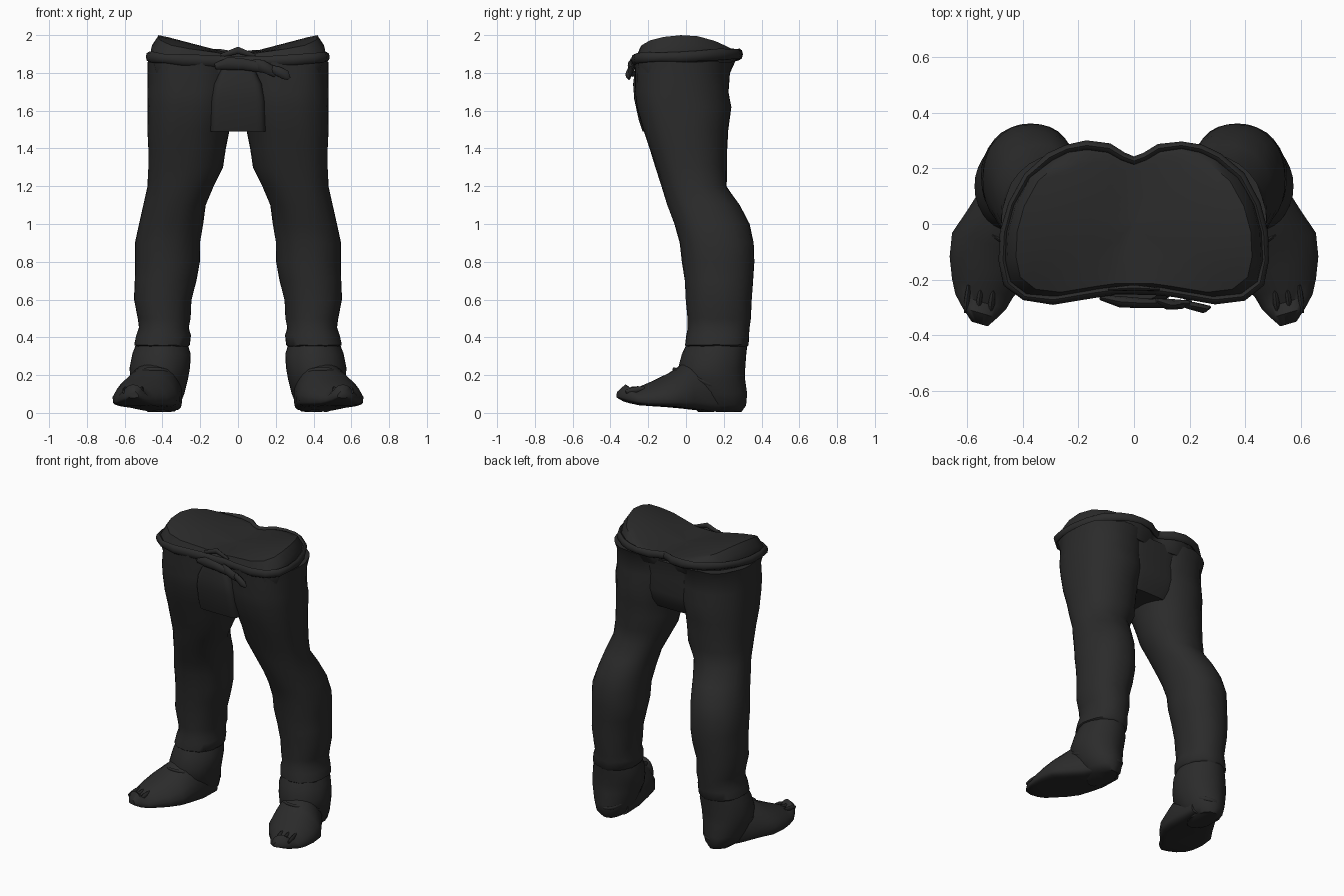
import bpy, bmesh, math, random
from mathutils import Vector

random.seed(4)
cube = bpy.data.objects.get("Cube")
if cube:
    bpy.data.objects.remove(cube)

cloth = bpy.data.materials.new("charcoal cloth")
COLOUR = (0.024, 0.024, 0.024, 1)
cloth.diffuse_color = COLOUR
cloth.use_nodes = True
cloth.node_tree.nodes["Principled BSDF"].inputs["Base Color"].default_value = COLOUR
cloth.node_tree.nodes["Principled BSDF"].inputs["Roughness"].default_value = 0.8


def loft(name, rings, cap_start=True, cap_end=True, mirror=False, angle=50):
    """Skin a list of equal-length closed rings."""
    bm = bmesh.new()
    rows = [[bm.verts.new(p) for p in ring] for ring in rings]
    n = len(rows[0])
    for a, b in zip(rows, rows[1:]):
        for i in range(n):
            j = (i + 1) % n
            bm.faces.new((a[i], a[j], b[j], b[i]))
    if cap_start:
        bm.faces.new(rows[0][::-1])
    if cap_end:
        bm.faces.new(rows[-1])
    bmesh.ops.recalc_face_normals(bm, faces=bm.faces)
    mesh = bpy.data.meshes.new(name)
    bm.to_mesh(mesh)
    bm.free()
    mesh.materials.append(cloth)
    obj = bpy.data.objects.new(name, mesh)
    bpy.context.collection.objects.link(obj)
    if mirror:
        obj.modifiers.new("other side", 'MIRROR')
    bpy.ops.object.select_all(action='DESELECT')
    obj.select_set(True)
    bpy.context.view_layer.objects.active = obj
    bpy.ops.object.shade_smooth_by_angle(angle=math.radians(angle))
    return obj


def rounded(t, power):
    """Point on a unit superellipse."""
    c, s = math.cos(t), math.sin(t)
    return (math.copysign(abs(c) ** power, c), math.copysign(abs(s) ** power, s))


def level_ring(z, x0, x1, y0, y1, power=1.0, corner=None, n=32, wobble=0.0):
    """Horizontal ring in the given bounds; corner squares the outer front quarter."""
    ring = []
    for i in range(n):
        t = math.tau * i / n
        u, v = rounded(t, corner if corner and t > math.pi * 1.5 else power)
        k = 1 + random.uniform(-wobble, wobble)
        ring.append(((x0 + x1) / 2 + u * k * (x1 - x0) / 2,
                     (y0 + y1) / 2 + v * k * (y1 - y0) / 2,
                     z + random.uniform(-wobble, wobble) * 0.4))
    return ring


def tube(name, points, radius, closed=False, mirror=False, sides=8):
    """Soft cord through points, tapering when open."""
    pts = [Vector(p) for p in points]
    n = len(pts)
    rings = []
    for i, p in enumerate(pts):
        a = pts[(i - 1) % n] if closed or i else p
        b = pts[(i + 1) % n] if closed or i < n - 1 else p
        d = (b - a).normalized()
        side = d.cross(Vector((0, 0, 1))).normalized()
        up = side.cross(d)
        r = radius * random.uniform(0.85, 1.15) * (1 if closed or 0 < i < n - 1 else 0.5)
        rings.append([p + (side * math.cos(t) * 0.6 + up * math.sin(t)) * r
                      for t in (math.tau * k / sides for k in range(sides))])
    if closed:
        rings.append(rings[0])
    return loft(name, rings, not closed, not closed, mirror, 60)


# Trouser leg: height, inner x, outer x, front y, back y
LEG = [(1.86, 0.0, .48, -.275, .26), (1.8, 0.0, .477, -.272, .235),
       (1.7, 0.0, .48, -.27, .225), (1.62, .01, .48, -.262, .24), (1.5, .045, .48, -.228, .222),
       (1.4, .065, .475, -.193, .22), (1.3, .08, .475, -.16, .215), (1.2, .13, .48, -.13, .215),
       (1.1, .17, .502, -.1, .285), (1.0, .185, .525, -.06, .335),
       (.9, .2, .545, -.035, .36), (.8, .2, .545, -.02, .363),
       (.7, .22, .547, -.005, .357), (.6, .245, .55, 0, .347),
       (.5, .25, .53, .01, .345), (.45, .26, .525, .01, .337),
       (.41, .25, .54, 0, .335), (.36, .255, .55, -.005, .332), (.345, .27, .53, .01, .32)]
loft("trouser_leg", [level_ring(*row, power=0.95, corner=0.75 if row[0] > 1.25 else 0.9,
                                wobble=0.01) for row in LEG], mirror=True)

# Ankle and heel of the boot
HEEL = [(.36, .265, .54, 0, .325), (.31, .25, .56, -.02, .32), (.24, .255, .575, -.04, .312),
        (.18, .265, .57, -.04, .312), (.1, .285, .545, 0, .322), (.04, .31, .52, .04, .318),
        (.008, .335, .48, .06, .295)]
loft("boot_heel", [level_ring(*row, wobble=0.01) for row in HEEL], mirror=True)

# Foot turned outward: centre x, centre y, half width, sole z, top z
FOOT = [(.385, .23, .09, .012, .2), (.42, .1, .13, .01, .3), (.455, 0, .155, .022, .27),
        (.49, -.08, .172, .03, .215), (.52, -.16, .15, .035, .175), (.545, -.23, .115, .04, .145),
        (.552, -.28, .095, .05, .12), (.555, -.32, .065, .06, .15), (.556, -.36, .03, .08, .115)]
across = Vector((0.95, 0.28, 0)).normalized()
foot_rings = []
for x, y, w, lo, hi in FOOT:
    ring = []
    for i in range(24):
        t = math.tau * i / 24
        # flat square-edged sole, narrower over the instep
        u, v = rounded(t, 0.4 if math.sin(t) < 0 else 0.9)
        u *= 1 - 0.25 * max(v, 0)
        middle = lo + (hi - lo) * 0.35
        height = v * ((hi - middle) if v > 0 else (middle - lo))
        ring.append(Vector((x, y, middle + height)) + across * u * w)
    foot_rings.append(ring)
loft("boot_foot", foot_rings, mirror=True)

# Slanted wrap seam over the instep
wrap = []
for i in range(24):
    t = math.tau * i / 24
    y = .125 + .19 * math.sin(t)
    wrap.append((.425 + .128 * math.cos(t) + .12 * (.13 - y), y, .205 - .4 * y))
tube("boot_wrap", wrap, 0.012, True, True)

# Bunched toe folds
for k in (-1, 0, 1):
    tube("toe_fold", [(.55 + k * .045 + j * .004, -.22 - j * .033, .13 - j * .006)
                      for j in range(4)], 0.018, mirror=True)

# Waist outline, one half mirrored to close the loop
HALF = [(0, .225), (.04, .24), (.09, .27), (.17, .28), (.24, .267), (.3, .238), (.38, .17),
        (.435, .07), (.462, -.03), (.467, -.13), (.45, -.21), (.39, -.258), (.29, -.27),
        (.14, -.245), (.07, -.235), (0, -.235)]
outline = HALF + [(-x, y) for x, y in HALF[-2:0:-1]]


def rim_height(x, y):
    return 1.86 + 0.025 * (abs(x) / .47) ** 2 + 0.035 * max(y, 0) / .28


def top_height(x, y):
    # the valley starts at the middle and opens toward the front
    valley = 0.03 + 0.2 * max(-y, 0)
    rise = min(1, max(0, abs(x) - valley) / (.41 - valley))
    return 1.9 + 0.1 * rise * (1 - min(1, abs(y / .34) ** 2.2))


# Top of the hips: two raised sides with a valley between
hips = [[(x * .96, y * (.8 if y > 0 else .96), 1.8) for x, y in outline],
        [(x, y, rim_height(x, y)) for x, y in outline],
        [(x * .98, y * .98, max(rim_height(x, y) + .01, top_height(x, y) - .05)) for x, y in outline]]
for s in (.91, .8, .65, .5, .35, .2, .04):
    hips.append([(x * s, y * s, top_height(x * s, y * s)) for x, y in outline])
loft("hip_top", hips)

# Rolled waistband
tube("waistband", [(x * 1.01, y * 1.01, rim_height(x, y)) for x, y in outline], 0.027, True)

# Crotch panel hanging between the thighs
PANEL = [(1.49, -.147, .147, -.23, .1), (1.55, -.147, .147, -.25, .12),
         (1.66, -.145, .145, -.274, .15), (1.74, -.13, .13, -.28, .17), (1.82, -.09, .09, -.27, .18)]
loft("crotch_panel", [level_ring(*row, power=0.25) for row in PANEL])

# Seat filling the back between the hips
SEAT = [(1.49, -.2, .2, -.05, .16), (1.55, -.22, .22, -.05, .195), (1.62, -.24, .24, -.05, .215),
        (1.72, -.24, .24, -.05, .205), (1.84, -.24, .24, -.05, .225)]
loft("seat", [level_ring(*row, power=0.6) for row in SEAT])

# Knotted sash at the front
tube("sash_band", [(-.12, -.265, 1.835), (-.05, -.28, 1.85), (.03, -.285, 1.845),
                   (.12, -.285, 1.83), (.2, -.285, 1.82)], 0.03)
tube("sash_knot", [(.08, -.275, 1.86), (.12, -.29, 1.84), (.17, -.29, 1.815), (.2, -.28, 1.79)], 0.032)
tube("sash_end", [(.15, -.285, 1.83), (.21, -.295, 1.81), (.25, -.305, 1.79), (.27, -.3, 1.77)], 0.024)
tube("front_peak", [(-.09, -.235, 1.89), (0, -.23, 1.92), (.09, -.235, 1.89)], 0.02)
